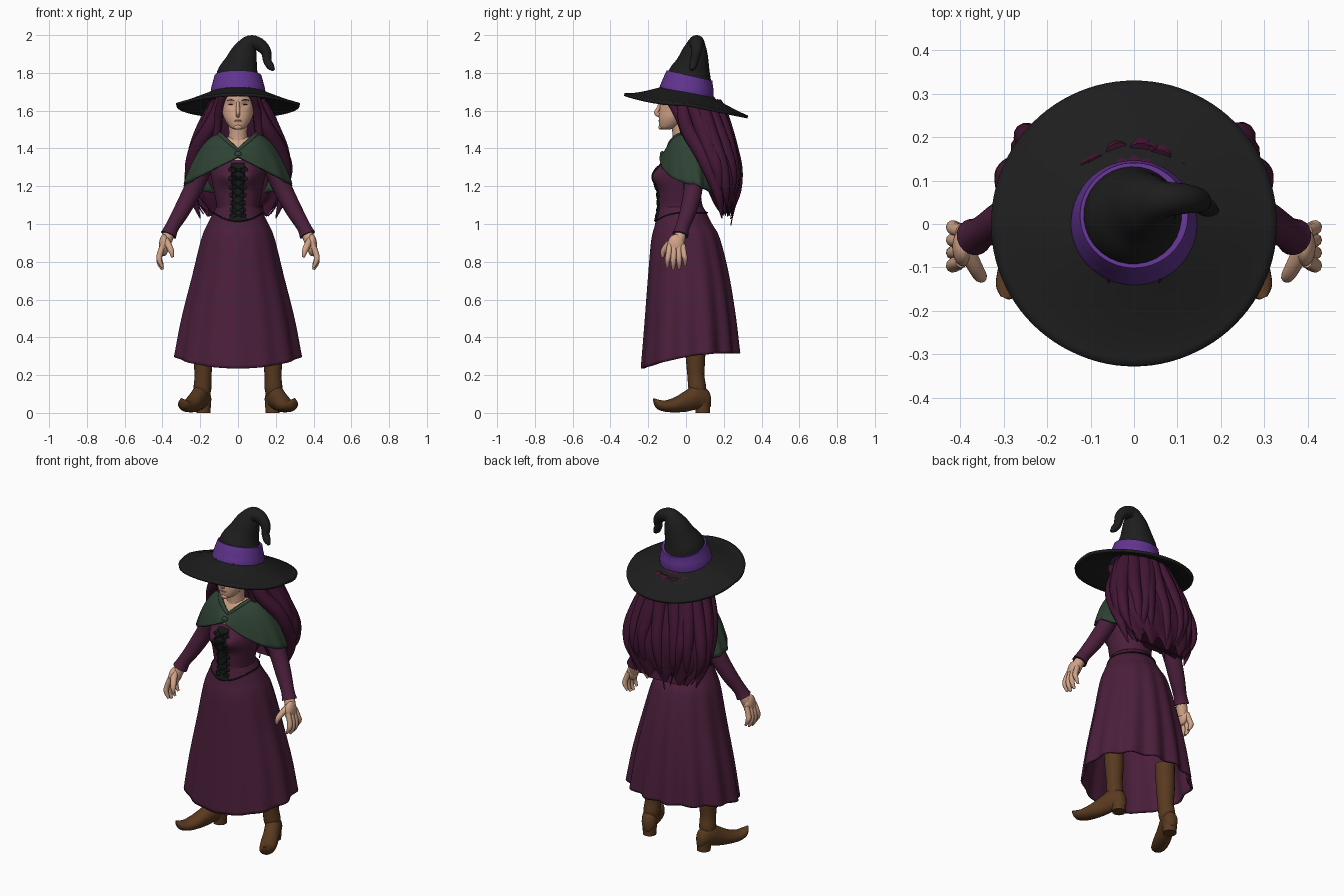
import bpy, bmesh, math, random
from math import sin, cos, pi, exp
from mathutils import Vector

random.seed(4)
if "Cube" in bpy.data.objects:
    bpy.data.objects.remove(bpy.data.objects["Cube"])


def material(name, *rgb):
    m = bpy.data.materials.new(name)
    m.use_nodes = True
    m.diffuse_color = (*rgb, 1)
    m.node_tree.nodes["Principled BSDF"].inputs["Base Color"].default_value = (*rgb, 1)
    return m


PLUM = material("plum cloth", .070, .0135, .043)
HAIR = material("dark plum hair", .055, .008, .033)
BLACK = material("black felt", .0125, .0125, .0125)
LACE = material("black lace", .008, .010, .009)
VIOLET = material("violet ribbon", .12, .034, .28)
GREEN = material("green wool", .028, .054, .034)
SKIN = material("skin", .64, .37, .25)
LEATHER = material("brown leather", .10, .042, .014)
LIPS = material("lips", .46, .20, .15)


def spline(rows, t):
    """Smooth interpolation through equally weighted rows."""
    n = len(rows) - 1
    i = min(int(t * n), n - 1)
    f = t * n - i
    p0, p1, p2, p3 = (rows[min(max(k, 0), n)] for k in (i - 1, i, i + 1, i + 2))
    return [b + .5 * f * (c - a + f * (2 * a - 5 * b + 4 * c - d + f * (3 * (b - c) + d - a)))
            for a, b, c, d in zip(p0, p1, p2, p3)]


def surface(name, f, nu, nv, mats, closed=True, caps=False, thick=0, rule=None):
    """Skin a grid of points f(u, v); u runs around, v runs along."""
    bm = bmesh.new()
    cols = nu if closed else nu + 1
    grid = [[bm.verts.new(f(i / nu, j / nv)) for i in range(cols)] for j in range(nv + 1)]
    for a, b in zip(grid, grid[1:]):
        for i in range(nu):
            k = (i + 1) % cols
            bm.faces.new((a[i], a[k], b[k], b[i]))
    if caps:
        bm.faces.new(grid[0])
        bm.faces.new(grid[-1])
    bmesh.ops.recalc_face_normals(bm, faces=bm.faces)
    for face in bm.faces:
        face.smooth = True
        if rule:
            face.material_index = rule(face.calc_center_median())
    mesh = bpy.data.meshes.new(name)
    bm.to_mesh(mesh)
    bm.free()
    mesh.set_sharp_from_angle(angle=math.radians(50))
    for m in mats if isinstance(mats, list) else [mats]:
        mesh.materials.append(m)
    ob = bpy.data.objects.new(name, mesh)
    bpy.context.collection.objects.link(ob)
    if thick:
        mod = ob.modifiers.new("thickness", "SOLIDIFY")
        mod.thickness, mod.offset = thick, 0


def tube(name, rows, mat, n=14, steps=5, side=1):
    """Round tube through rows of x, y, z, radius."""
    count = (len(rows) - 1) * steps
    pts = [spline(rows, j / count) for j in range(count + 1)]
    pos = [Vector((side * p[0], p[1], p[2])) for p in pts]
    normal, frames = Vector((.31, 1, .17)), []
    for j in range(count + 1):
        tangent = (pos[min(j + 1, count)] - pos[max(j - 1, 0)]).normalized()
        normal = (normal - tangent * normal.dot(tangent)).normalized()
        frames.append((normal, tangent.cross(normal)))

    def point(u, v):
        j = round(v * count)
        a, b = frames[j]
        return pos[j] + (a * cos(2 * pi * u) + b * sin(2 * pi * u)) * max(pts[j][3], .001)
    surface(name, point, n, count, mat, caps=True)


def ellipsoid(name, centre, size, mat):
    c = Vector(centre)

    def point(u, v):
        r = max(sin(pi * v), .01)
        return c + Vector((size[0] * r * cos(2 * pi * u), size[1] * r * sin(2 * pi * u), size[2] * cos(pi * v)))
    surface(name, point, 20, 12, mat, caps=True)


def oval(rows, a, v, swell=1):
    """Point on a horizontal oval; rows are z, half width, front y, back y; a = 0 is front."""
    z, rx, yf, yb = spline(rows, v)
    return Vector((rx * sin(a) * swell, (yf + yb) / 2 - (yb - yf) / 2 * cos(a) * swell, z))


# Skirt with folds that deepen towards the slanted hem
SKIRT = [(1.09, .108, -.140, .085), (1.0, .155, -.158, .132), (.92, .188, -.178, .174),
         (.73, .234, -.195, .220), (.50, .290, -.213, .255), (.30, .326, -.230, .275)]


def skirt(u, v):
    a = 2 * pi * u
    depth = (.032 - .018 * cos(a)) * v ** 1.4
    p = oval(SKIRT, a, v, 1 + depth * cos(13 * a + .8 * sin(2 * a)))
    p.z -= v * v * (.04 * cos(a) + .025 * cos(a) ** 2)
    return p


surface("skirt", skirt, 150, 40, PLUM, thick=.012)

# Bodice: bare chest at the top, pointed waist at the front
BODICE = [(1.46, .06, -.06, .06), (1.42, .13, -.08, .09), (1.34, .15, -.12, .10), (1.25, .143, -.145, .09),
          (1.16, .125, -.148, .08), (1.09, .114, -.148, .09), (1.06, .130, -.162, .112)]


def bodice(a, v, out=0):
    p = oval(BODICE, a, v)
    if cos(a) > 0:
        bust = exp(-((abs(p.x) - .06) / .05) ** 2 - ((p.z - 1.255) / .05) ** 2)
        p.y -= .043 * bust + out
        p.z -= .045 * cos(a) ** 2 * v ** 6
    return p


surface("bodice", lambda u, v: bodice(2 * pi * u, v), 72, 48, [PLUM, SKIN], caps=True,
        rule=lambda c: 1 if c.z > 1.335 and c.y < 0 else 0)
tube("waist_trim", [(*bodice(2 * pi * i / 40, 1), .0045) for i in range(41)], LACE, 6, 2)
surface("lace_panel", lambda u, v: bodice((u - .5) * (.46 + .36 * v ** 8), .37 + .63 * v, .004),
        8, 30, LACE, closed=False, thick=.006)
for k in range(7):
    v = .40 + .08 * k
    for s in (1, -1):
        p, q = bodice(.25 * s, v, .005), bodice(-.25 * s, v + .07, .005)
        tube("lace_cross", [(*p, .005), (*((p + q) / 2 + Vector((0, -.002, 0))), .006), (*q, .005)], LACE, 6, 3)
        ellipsoid("lace_loop", bodice(.28 * s, v + .035), (.011, .007, .013), LACE)

# Neck and head
tube("neck", [(0, -.01, 1.38, .065), (0, -.02, 1.46, .05), (0, -.03, 1.56, .052)], SKIN, 20)
HEAD = [(1.50, .018, -.128, -.085), (1.515, .045, -.140, -.04), (1.56, .074, -.144, .02),
        (1.61, .086, -.139, .07), (1.68, .09, -.137, .09), (1.76, .075, -.10, .08)]


def head(u, v):
    p = oval(HEAD, 2 * pi * u, v)
    if p.y < -.05:
        p.y += .012 * exp(-((abs(p.x) - .036) / .018) ** 2 - ((p.z - 1.632) / .014) ** 2)
    return p


surface("head", head, 48, 40, [SKIN, HAIR], caps=True, rule=lambda c: 1 if c.z > 1.69 or c.y > 0 else 0)
tube("nose", [(0, -.132, 1.65, .008), (0, -.145, 1.615, .010), (0, -.157, 1.588, .012), (0, -.138, 1.572, .010)], SKIN)
ellipsoid("chin", (0, -.132, 1.513), (.022, .014, .014), SKIN)
ellipsoid("mouth", (0, -.140, 1.546), (.022, .007, .005), LIPS)
for s in (1, -1):
    ellipsoid("eye", (.036 * s, -.119, 1.632), (.014, .006, .003), LACE)
    tube("eyebrow", [(.018, -.137, 1.652, .002), (.036, -.132, 1.658, .003), (.058, -.112, 1.653, .002)],
         HAIR, 6, 4, s)
    tube("temple_lock", [(.045, -.125, 1.715, .018), (.078, -.098, 1.675, .022), (.097, -.058, 1.61, .022),
                         (.108, -.02, 1.53, .024), (.115, .0, 1.45, .02)], HAIR, 12, 5, s)

# Hair: ridged mass plus chunky tapering locks that follow it
MASS = [(1.70, .08, -.02, .12), (1.65, .118, -.04, .165), (1.60, .14, -.03, .188), (1.50, .185, 0, .222),
        (1.40, .225, .04, .252), (1.30, .25, .08, .278), (1.20, .245, .11, .28), (1.12, .21, .15, .265),
        (1.07, .16, .19, .25)]


def hair(a, v):
    p = oval(MASS, a, v, 1 + .025 * sin(20 * a + 5 * sin(4 * v)))
    p.z += .03 * v ** 5 * sin(9 * a)
    return p


surface("hair_mass", lambda u, v: hair(2 * pi * u, v), 130, 40, HAIR, caps=True)
for i in range(13):
    a, drop = pi * (.42 + 1.16 * i / 12), random.uniform(-.03, .06)
    rows = []
    for j in range(8):
        v = .14 + .86 * j / 7
        p = hair(a + .13 * sin(3.5 * v + 1.7 * i), v)
        rows.append((p.x * (1 + .12 * v ** 6), p.y - .012, p.z - drop * v ** 4,
                     .003 + .037 * sin(pi * min(v + .12, 1)) ** .6))
    tube("hair_lock", rows, HAIR, 12, 4)
for s in (1, -1):
    tube("front_lock", [(.085, -.02, 1.68, .03), (.108, -.015, 1.60, .034), (.155, .01, 1.50, .04),
                        (.215, .07, 1.40, .042), (.248, .12, 1.29, .034), (.24, .17, 1.16, .026),
                        (.20, .19, 1.03, .003)], HAIR, 12, 5, s)


# Shoulder cape with rolled collar and knot
def cape(u, v):
    a = 2 * pi * u
    c, s = cos(a), sin(a)
    k = abs(s) if c > 0 else 1
    top = Vector((.09 * s, -.09 * c, 1.385 + .095 * k))
    mid = Vector((.205 * s, .02 - .14 * c, 1.375 + .07 * k))
    hem = Vector((.282 * s, .05 - (.185 if c > 0 else .10) * c, 1.355 - .145 * k - .05 * max(0, -c)))
    p = top * (1 - v) ** 2 + mid * 2 * v * (1 - v) + hem * v * v
    ripple = 1 + .02 * v * v * k * cos(14 * a)
    return Vector((p.x * ripple, p.y * ripple, p.z))


surface("cape", cape, 96, 20, GREEN, thick=.014)
tube("cape_collar", [(*cape(i / 32, .04), .013) for i in range(33)], GREEN, 8, 2)
ellipsoid("cape_knot", (0, -.126, 1.368), (.020, .013, .018), GREEN)


# Hat: sloping brim that dips at the sides, ribbon and crooked crown
def brim(u, v):
    a, r = 2 * pi * u, .09 + .237 * v
    x, y = r * sin(a), -r * cos(a)
    edge = .5 * y * y if y < 0 else -.2 * y
    return Vector((x, y, 1.632 + .078 * (1 - v) ** 1.2 - .2 * y * (1 - v) + edge * v))


surface("hat_brim", brim, 96, 14, BLACK, thick=.016)
tube("hat_ribbon", [(0, 0, 1.685, .146), (0, .006, 1.715, .143), (0, .012, 1.75, .134), (0, .02, 1.786, .124)],
     VIOLET, 48)
tube("hat_crown", [(0, 0, 1.70, .125), (0, .012, 1.75, .122), (.002, .022, 1.795, .112), (.016, .036, 1.85, .088),
                   (.038, .048, 1.915, .066), (.068, .056, 1.958, .043), (.115, .058, 1.948, .035),
                   (.148, .054, 1.912, .028), (.155, .045, 1.865, .022), (.172, .036, 1.835, .020),
                   (.190, .03, 1.815, .008)], BLACK, 32)

for s, label in ((1, "left"), (-1, "right")):
    # Sleeve and hand
    tube(label + "_sleeve", [(.12, .02, 1.40, .048), (.18, .03, 1.31, .052), (.235, .038, 1.19, .050),
                             (.298, .012, 1.07, .044), (.348, -.018, .985, .037), (.368, -.03, .942, .043)],
         PLUM, 20, 6, s)
    tube(label + "_wrist", [(.355, -.022, .97, .028), (.375, -.035, .925, .031), (.388, -.045, .88, .028)], SKIN, 14, 5, s)
    ellipsoid(label + "_palm", (.392 * s, -.053, .888), (.026, .045, .058), SKIN)
    for k in range(4):
        y, low = -.086 + .023 * k, (.012, 0, .004, .022)[k]
        spread = (k - 1.5) * .008
        tube(label + "_finger", [(.396, y, .89, .015), (.414, y + spread * .5, .84, .0155),
                                 (.416, y + spread, .795 + low, .014), (.399, y + spread, .758 + low, .007)],
             SKIN, 10, 4, s)
    tube(label + "_thumb", [(.385, -.06, .915, .020), (.366, -.098, .885, .018), (.353, -.120, .855, .015),
                            (.347, -.124, .824, .007)], SKIN, 10, 4, s)

    # Boot with curled toe pointing outwards
    tube(label + "_boot_shaft", [(.185, .045, .45, .055), (.185, .05, .30, .052), (.185, .052, .20, .045),
                                 (.188, .06, .13, .047), (.19, .065, .08, .036)], LEATHER, 20, 5, s)
    FOOT = [(0, .014, .03, .09), (.02, .038, .02, .125), (.08, .045, .018, .15), (.14, .045, .006, .118),
            (.20, .047, .003, .084), (.26, .042, .006, .066), (.305, .030, .022, .072), (.325, .010, .055, .078)]
    way = Vector((.40 * s, -.917, 0))
    across = Vector((.917, .40 * s, 0))
    heel = Vector((.168 * s, .128, 0))

    def foot(u, v):
        d, w, low, high = spline(FOOT, v)
        p = heel + way * d + across * w * sin(2 * pi * u)
        p.z = (low + high) / 2 + (high - low) / 2 * cos(2 * pi * u)
        return p
    surface(label + "_boot_foot", foot, 24, 35, LEATHER, caps=True)
    tube(label + "_boot_heel", [(.183 * s, .089, 0, .038), (.183 * s, .089, .03, .039), (.183 * s, .089, .07, .042)],
         LEATHER, 16, 3)
